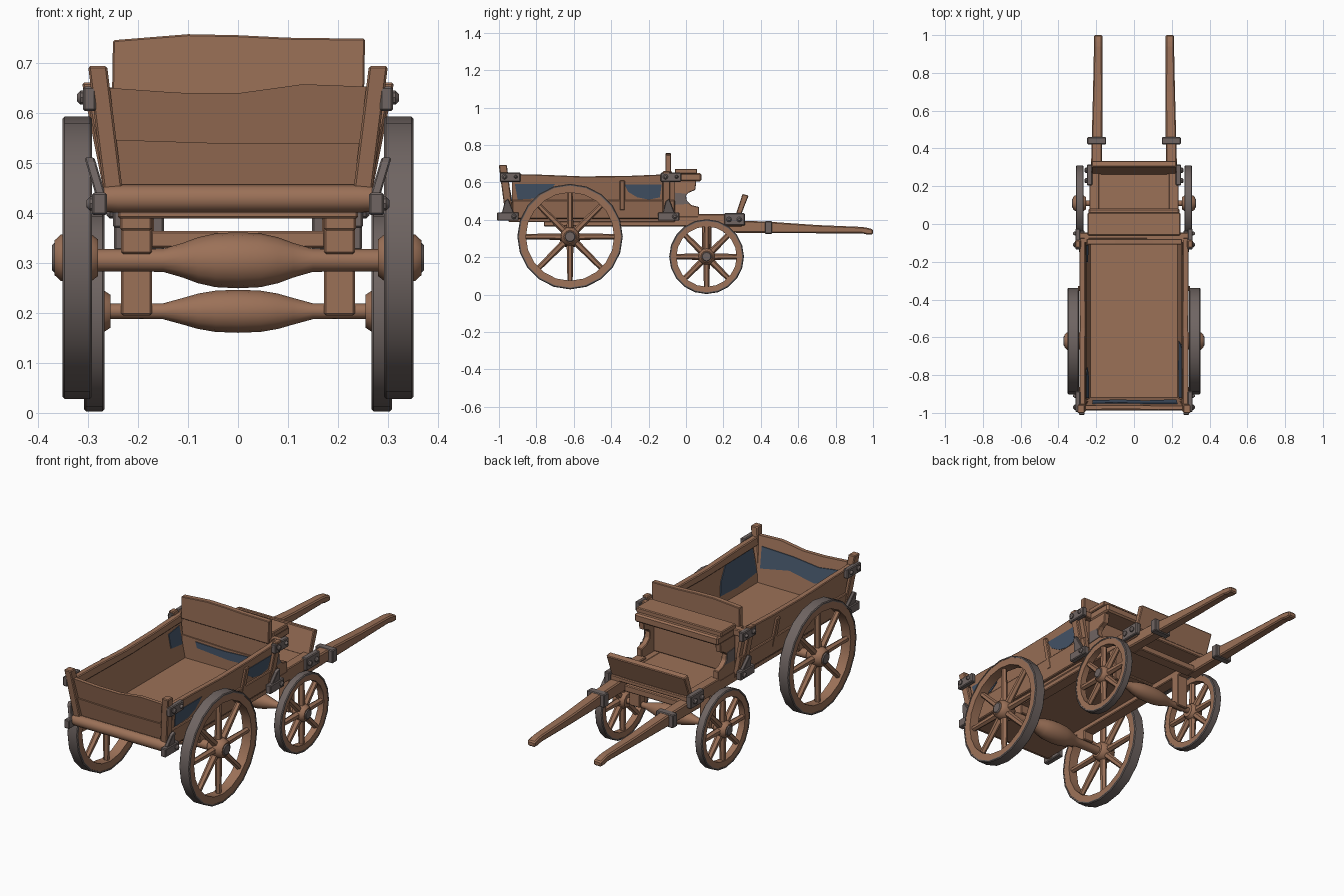
import bpy, bmesh, math
from mathutils import Matrix

cube = bpy.data.objects.get("Cube")
if cube:
    bpy.data.objects.remove(cube, do_unlink=True)


def material(name, rgb):
    m = bpy.data.materials.new(name)
    m.use_nodes = True
    m.diffuse_color = (*rgb, 1)
    m.node_tree.nodes["Principled BSDF"].inputs["Base Color"].default_value = (*rgb, 1)
    return m


WOOD = material("warm wood", (0.33, 0.165, 0.097))
IRON = material("dull iron", (0.16, 0.13, 0.123))
BLUE = material("faded blue paint", (0.06, 0.092, 0.143))


def finish(name, bm, mat, mirror=False, bevel=0.0, lean=None, smooth=False):
    """Turn a bmesh into an object; lean = (x slope, y slope) above the bed floor."""
    if lean:
        for v in bm.verts:
            rise = v.co.z - 0.44
            v.co.x += rise * lean[0]
            v.co.y += rise * lean[1]
    bmesh.ops.recalc_face_normals(bm, faces=bm.faces)
    me = bpy.data.meshes.new(name)
    bm.to_mesh(me)
    bm.free()
    me.materials.append(mat)
    if smooth:
        me.shade_smooth()
        me.set_sharp_from_angle(angle=math.radians(40))
    ob = bpy.data.objects.new(name, me)
    bpy.context.scene.collection.objects.link(ob)
    if bevel:
        b = ob.modifiers.new("worn edges", 'BEVEL')
        b.width, b.segments = bevel, 1
    if mirror:
        ob.modifiers.new("other side", 'MIRROR').use_mirror_merge = False


def prism(name, pts, axis, lo, hi, mat=WOOD, **kw):
    """Extrude a 2D outline along x (pts are y,z) or y (pts are x,z)."""
    bm = bmesh.new()

    def ring(d):
        return [bm.verts.new((d, a, b) if axis == 'x' else (a, d, b)) for a, b in pts]
    r0, r1 = ring(lo), ring(hi)
    n = len(pts)
    bm.faces.new(r0)
    bm.faces.new(r1[::-1])
    for i in range(n):
        bm.faces.new((r0[i], r0[(i + 1) % n], r1[(i + 1) % n], r1[i]))
    finish(name, bm, mat, **kw)


def box(name, x, y, z, mat=WOOD, bevel=0.004, **kw):
    pts = [(y[0], z[0]), (y[1], z[0]), (y[1], z[1]), (y[0], z[1])]
    prism(name, pts, 'x', x[0], x[1], mat, bevel=bevel, **kw)


def lathe(name, profile, y, z, mat=WOOD, n=16, closed=False, **kw):
    """Revolve (x, radius) points around an x-parallel axis through y, z."""
    bm = bmesh.new()
    rings = []
    for x, r in profile:
        rings.append([bm.verts.new((x, y + r * math.sin(math.tau * i / n),
                                    z + r * math.cos(math.tau * i / n))) for i in range(n)])
    pairs = list(zip(rings, rings[1:]))
    if closed:
        pairs.append((rings[-1], rings[0]))
    else:
        bm.faces.new(rings[0])
        bm.faces.new(rings[-1])
    for a, b in pairs:
        for i in range(n):
            j = (i + 1) % n
            bm.faces.new((a[i], a[j], b[j], b[i]))
    finish(name, bm, mat, smooth=True, **kw)


def sweep(name, stations, mat=WOOD, **kw):
    """Square beam along y through stations (x, y, z, half width, half height)."""
    bm = bmesh.new()
    rings = [[bm.verts.new((x + a * w, y, z + b * h))
              for a, b in ((-1, -1), (1, -1), (1, 1), (-1, 1))] for x, y, z, w, h in stations]
    bm.faces.new(rings[0])
    bm.faces.new(rings[-1])
    for p, q in zip(rings, rings[1:]):
        for i in range(4):
            j = (i + 1) % 4
            bm.faces.new((p[i], p[j], q[j], q[i]))
    finish(name, bm, mat, **kw)


def wheel(name, y, z, r, x0, x1, rim, hub, n):
    """Iron-tyred wooden wheel pair with eight tapered spokes."""
    mid = (x0 + x1) / 2
    t, e = 0.01, 0.004
    lathe(name + "_tyre", [(x0, r - t), (x0, r - e), (x0 + e, r), (x1 - e, r), (x1, r - e), (x1, r - t)],
          y, z, IRON, n, closed=True, mirror=True)
    lathe(name + "_rim", [(x0 + e, r - rim), (x0 + e / 2, r - t), (x1 - e / 2, r - t), (x1 - e, r - rim)],
          y, z, WOOD, n, closed=True, mirror=True)
    bm = bmesh.new()
    for i in range(8):
        length = r - rim + 0.005
        m = (Matrix.Translation((mid, y, z)) @ Matrix.Rotation(math.tau * i / 8, 4, 'X')
             @ Matrix.Translation((0, 0, length / 2)))
        bmesh.ops.create_cone(bm, cap_ends=True, segments=6, radius1=0.019,
                              radius2=0.014, depth=length, matrix=m)
    finish(name + "_spokes", bm, WOOD, mirror=True)
    lathe(name + "_hub", [(x0 - 0.012, hub * 0.8), (x0, hub), (mid, hub * 1.15), (x1 + 0.004, hub),
                          (x1 + 0.016, hub * 0.75)], y, z, WOOD, 12, mirror=True)
    lathe(name + "_hub_cap", [(x1 + 0.014, hub * 0.68), (x1 + 0.021, hub * 0.55)], y, z, IRON, 10, mirror=True)


# Running gear
wheel("rear_wheel", -0.62, 0.31, 0.282, 0.292, 0.351, 0.046, 0.046, 20)
wheel("front_wheel", 0.11, 0.203, 0.2, 0.267, 0.308, 0.039, 0.041, 20)


def axle(name, y, z, end, thin, fat):
    half = [(0, fat), (0.045, fat * 0.96), (0.08, fat * 0.82), (0.11, fat * 0.62), (0.15, thin * 1.05), (end, thin)]
    lathe(name, [(-x, r) for x, r in half[:0:-1]] + half, y, z, WOOD, 14)


axle("rear_axle", -0.62, 0.305, 0.32, 0.022, 0.056)
axle("front_axle", 0.11, 0.203, 0.29, 0.015, 0.043)
box("front_axle_post", (0.172, 0.234), (0.085, 0.135), (0.195, 0.4), mirror=True)
box("rear_axle_block", (0.172, 0.234), (-0.65, -0.59), (0.318, 0.4), mirror=True)
box("chassis_beam", (0.172, 0.236), (-0.76, 0.3), (0.365, 0.42), mirror=True)
box("front_cross_beam", (-0.175, 0.175), (0.2, 0.26), (0.33, 0.364))

# Bed
box("bed_floor", (-0.24, 0.24), (-0.95, -0.06), (0.388, 0.43))
SIDE = (0.2, 0)
box("side_lower_plank", (0.233, 0.262), (-0.93, -0.06), (0.405, 0.505), mirror=True, lean=SIDE)
box("side_panel", (0.233, 0.25), (-0.93, -0.06), (0.495, 0.62), mirror=True, lean=SIDE, bevel=0)
rail = [(-0.96, 0.605), (-0.5, 0.598), (-0.06, 0.608), (-0.06, 0.645), (-0.3, 0.635),
        (-0.55, 0.632), (-0.8, 0.642), (-0.96, 0.645)]
prism("side_rail", rail, 'x', 0.218, 0.25, mirror=True, lean=SIDE, bevel=0.004)
box("side_stud", (0.245, 0.264), (-0.355, -0.327), (0.45, 0.61), mirror=True, lean=SIDE)

# Tailgate planks, front wall and corner posts
low_plank = [(-0.24, 0.42), (0.24, 0.42), (0.25, 0.54), (0.0, 0.538), (-0.25, 0.546)]
top_plank = [(-0.25, 0.546), (0.0, 0.538), (0.25, 0.54), (0.262, 0.652), (0.13, 0.657),
             (0.0, 0.639), (-0.12, 0.64), (-0.262, 0.65)]
prism("tailgate_lower_plank", low_plank, 'y', -0.948, -0.92, lean=(0, -0.2))
prism("tailgate_upper_plank", top_plank, 'y', -0.94, -0.92, lean=(0, -0.2))
prism("front_wall_lower_plank", low_plank, 'y', -0.104, -0.075)
prism("front_wall_upper_plank", top_plank, 'y', -0.098, -0.075)
box("rear_corner_post", (0.23, 0.268), (-0.968, -0.925), (0.41, 0.693), mirror=True, lean=(0.125, -0.13))
box("front_corner_post", (0.24, 0.268), (-0.125, -0.085), (0.4, 0.66), mirror=True, lean=SIDE)
lathe("rear_roller", [(-0.285, 0.024), (-0.24, 0.028), (0.24, 0.028), (0.285, 0.024)], -0.962, 0.428, n=10)
box("front_top_bar", (-0.295, 0.295), (-0.078, -0.045), (0.615, 0.65))

# Seat, cheeks and footboard
back = [(-0.252, 0.63), (0.252, 0.63), (0.254, 0.748), (0.1, 0.75), (0.0, 0.755), (-0.1, 0.757), (-0.25, 0.745)]
prism("seat_backrest", back, 'y', -0.109, -0.08, bevel=0.003)
box("seat_board", (-0.245, 0.245), (-0.06, 0.06), (0.645, 0.672))
box("seat_lower_board", (-0.24, 0.24), (-0.06, 0.083), (0.606, 0.65), bevel=0.008)
box("seat_riser", (-0.215, 0.215), (-0.05, -0.03), (0.42, 0.61))
cheek = [(-0.07, 0.41), (0.07, 0.41), (0.07, 0.468), (0.03, 0.478), (0.005, 0.5), (0.0, 0.53),
         (0.015, 0.545), (0.05, 0.56), (0.055, 0.61), (-0.07, 0.61)]
prism("seat_cheek", cheek, 'x', 0.205, 0.235, mirror=True, bevel=0.003)
prism("cheek_plate", [(-0.06, 0.48), (0.02, 0.485), (0.002, 0.505), (-0.002, 0.54), (-0.06, 0.545)],
      'x', 0.234, 0.238, IRON, mirror=True)
box("footboard", (-0.2, 0.2), (-0.06, 0.3), (0.395, 0.418))
box("footboard_edge", (0.185, 0.236), (0.06, 0.29), (0.4, 0.43), mirror=True)
prism("dashboard", [(0.262, 0.415), (0.29, 0.415), (0.335, 0.53), (0.302, 0.538)], 'x', -0.225, 0.225, bevel=0.004)

# Shafts with hooked tips
sweep("shaft", [(0.2, 0.2, 0.365, 0.03, 0.034), (0.196, 0.44, 0.36, 0.028, 0.03),
                (0.192, 0.7, 0.35, 0.025, 0.022), (0.19, 0.94, 0.345, 0.022, 0.017),
                (0.19, 0.965, 0.34, 0.022, 0.018), (0.19, 1.0, 0.335, 0.022, 0.014)],
      mirror=True, bevel=0.006)
box("shaft_band", (0.148, 0.248), (0.422, 0.46), (0.325, 0.393), IRON, mirror=True)
box("shaft_bracket", (0.22, 0.25), (0.205, 0.315), (0.37, 0.435), IRON, mirror=True)


def bolt(name, x, y, z, r=0.014):
    lathe(name, [(x, r), (x + 0.008, r), (x + 0.015, r * 0.5)], y, z, IRON, 8, mirror=True)


for label, y in (("rear", 0.23), ("front", 0.285)):
    bolt(label + "_shaft_bolt", 0.248, y, 0.402)

# Iron corner fittings
for label, y in (("rear", -0.95), ("front", -0.09)):
    box(label + "_rail_strap", (0.284, 0.31), (y - 0.045, y + 0.065), (0.603, 0.652), IRON, mirror=True)
    bolt(label + "_strap_bolt_a", 0.307, y - 0.02, 0.63)
    bolt(label + "_strap_bolt_b", 0.307, y + 0.04, 0.63, 0.01)
    box(label + "_foot_plate", (0.262, 0.292), (y - 0.06, y + 0.055), (0.395, 0.44), IRON, mirror=True)
    spike = [(-0.035, 0.435), (0.03, 0.435), (0.0, 0.512), (-0.018, 0.5)]
    prism(label + "_foot_spike", [(y + a, b) for a, b in spike], 'x', 0.266, 0.286, IRON,
          mirror=True, lean=(0.3, 0), bevel=0.003)
    bolt(label + "_foot_bolt", 0.288, y + 0.03, 0.418)

# Worn paint patches
rear_patch = [(-0.915, 0.592), (-0.7, 0.592), (-0.74, 0.54), (-0.79, 0.515), (-0.9, 0.508)]
fore_patch = [(-0.33, 0.59), (-0.13, 0.59), (-0.14, 0.52), (-0.2, 0.508), (-0.26, 0.52), (-0.31, 0.55)]
tall_patch = [(-0.92, 0.6), (-0.7, 0.6), (-0.64, 0.53), (-0.62, 0.47), (-0.76, 0.465), (-0.92, 0.48)]
inner_fore_patch = [(-0.2, 0.58), (-0.11, 0.59), (-0.11, 0.5), (-0.2, 0.51)]
inner_rear_patch = [(-0.92, 0.56), (-0.84, 0.57), (-0.76, 0.52), (-0.82, 0.48), (-0.92, 0.49)]
for label, pts in (("rear", rear_patch), ("front", fore_patch)):
    prism(label + "_outer_paint", pts, 'x', 0.249, 0.253, BLUE, lean=SIDE)
prism("left_inner_paint", tall_patch, 'x', 0.229, 0.234, BLUE, lean=SIDE)
for label, pts in (("rear", inner_rear_patch), ("front", inner_fore_patch)):
    prism("right_inner_paint_" + label, pts, 'x', -0.234, -0.229, BLUE, lean=(-0.2, 0))
end_patch = [(-0.22, 0.6), (-0.1, 0.585), (0.05, 0.6), (0.23, 0.605), (0.225, 0.5), (0.17, 0.51),
             (0.06, 0.53), (-0.08, 0.505), (-0.22, 0.525)]
prism("tailgate_inner_paint", end_patch, 'y', -0.921, -0.916, BLUE, lean=(0, -0.2))
wall_patch = [(-0.17, 0.53), (0.0, 0.525), (0.18, 0.535), (0.17, 0.49), (0.02, 0.485), (-0.16, 0.5)]
prism("front_wall_paint", wall_patch, 'y', -0.108, -0.103, BLUE)
